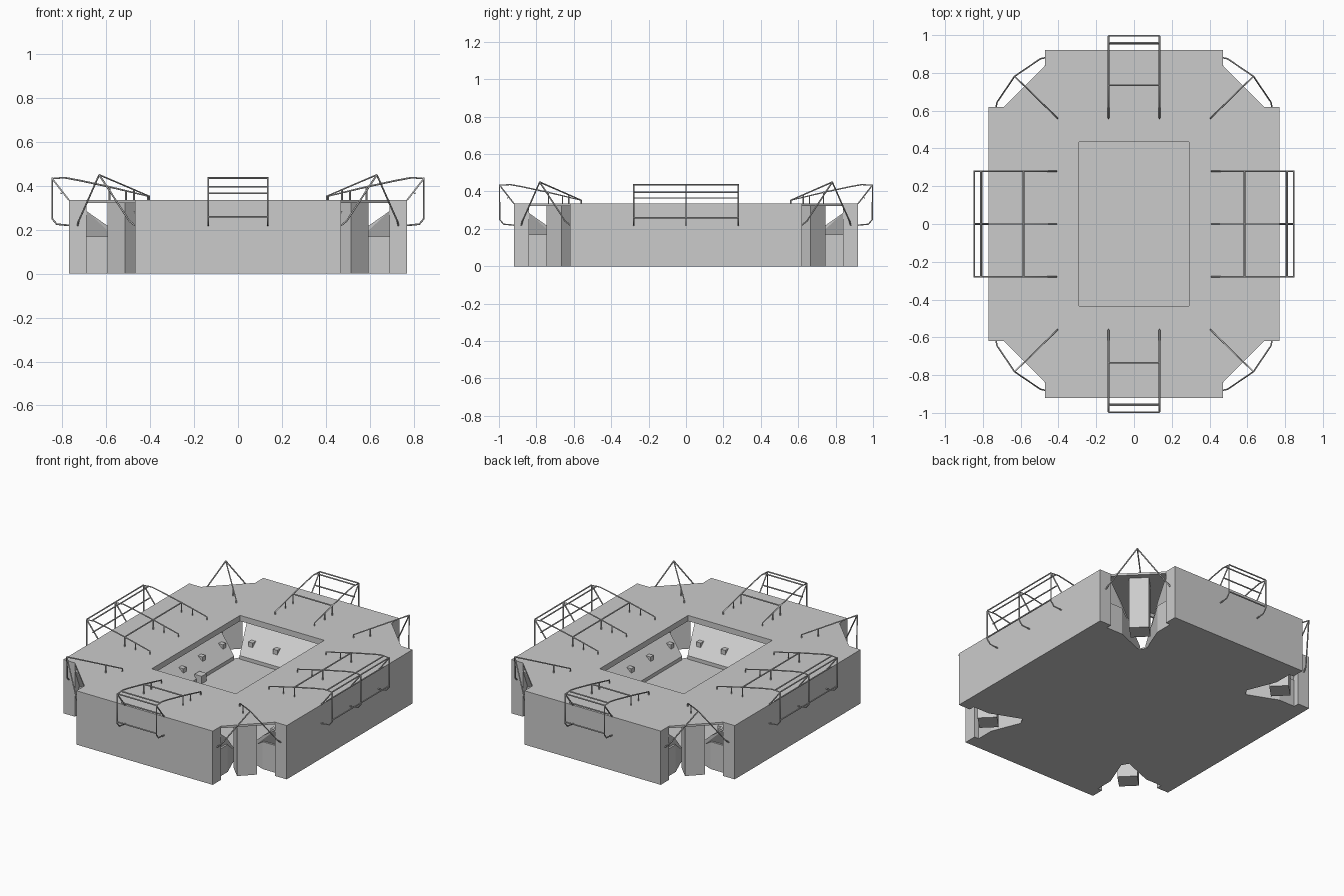
import bpy, bmesh
from math import radians
from mathutils import Matrix, Vector

if "Cube" in bpy.data.objects:
    bpy.data.objects.remove(bpy.data.objects["Cube"], do_unlink=True)

GREY = bpy.data.materials.new("light grey")
GREY.use_nodes = True
GREY.diffuse_color = (0.6, 0.6, 0.6, 1)
GREY.node_tree.nodes["Principled BSDF"].inputs["Base Color"].default_value = (0.6, 0.6, 0.6, 1)

SIGNS = (-1, 1)
WALL_X, WALL_Y = 0.77, 0.92      # outer wall faces
END_X, END_Y = 0.47, 0.62        # half lengths of the outer walls
THICK, ROOF_Z, TOP_Z = 0.08, 0.322, 0.335


def add_object(name, me):
    me.materials.clear()
    me.materials.append(GREY)
    bpy.context.collection.objects.link(bpy.data.objects.new(name, me))


def finish(name, bm):
    bmesh.ops.recalc_face_normals(bm, faces=bm.faces)
    me = bpy.data.meshes.new(name)
    bm.to_mesh(me)
    bm.free()
    add_object(name, me)


def box(name, centre, size, rot=Matrix.Identity(4)):
    bm = bmesh.new()
    place = Matrix.Translation(centre) @ rot @ Matrix.Diagonal((*size, 1))
    bmesh.ops.create_cube(bm, size=1, matrix=place)
    finish(name, bm)


def slab(name, loops, z0, z1):
    """Flat plate with optional hole loops."""
    bm = bmesh.new()
    edges = []
    for loop in loops:
        vs = [bm.verts.new((x, y, z0)) for x, y in loop]
        edges += [bm.edges.new((a, b)) for a, b in zip(vs, vs[1:] + vs[:1])]
    bmesh.ops.triangle_fill(bm, edges=edges, use_beauty=True, normal=(0, 0, 1))
    bmesh.ops.dissolve_limit(bm, angle_limit=0.01, verts=bm.verts, edges=bm.edges)
    ext = bmesh.ops.extrude_face_region(bm, geom=bm.faces[:])
    up = [v for v in ext["geom"] if isinstance(v, bmesh.types.BMVert)]
    bmesh.ops.translate(bm, verts=up, vec=(0, 0, z1 - z0))
    finish(name, bm)


def ring(quarter):
    """Mirror a corner outline into all four quadrants, anticlockwise."""
    out = []
    for sx, sy in ((1, 1), (-1, 1), (-1, -1), (1, -1)):
        pts = [(x * sx, y * sy) for x, y in quarter]
        out += pts if sx * sy > 0 else pts[::-1]
    return out


# roof with notched corners and a rectangular opening
outline = ring([(WALL_X, END_Y), (WALL_X - THICK, END_Y),
                (END_X, WALL_Y - THICK), (END_X, WALL_Y)])
slab("roof", [outline, ring([(0.29, 0.435)])], ROOF_Z, TOP_Z)
for s in SIGNS:
    box("roof_rim_side", (s * 0.295, 0, 0.312), (0.01, 0.87, 0.025))
    box("roof_rim_end", (0, s * 0.44, 0.312), (0.6, 0.01, 0.025))

# pitch plate with cut corners
slab("pitch", [ring([(0.4, 0.5), (0.37, 0.55)])], 0, 0.008)

# stand shapes: (distance from pitch, growth of half length, height)
RAKE = ((0, 0, 0), (0, 0, 0.03), (0.2, 0.075, 0.208), (0.31, 0.115, 0.285),
        (0.31, 0, 0.17), (0.31, 0, 0))
BASE = ((0, 0, 0), (0, 0, 0.03), (0.2, 0.08, 0), (0.2, 0.08, 0.17),
        (0.31, 0.08, 0), (0.31, 0.08, 0.17))


def stand(name, shape, turn, edge, half, side):
    bm = bmesh.new()
    for s in SIGNS:
        for d, grow, z in shape:
            p = (side * (edge + d), s * (half + grow), z)
            bm.verts.new(p if not turn else (p[1], p[0], p[2]))
    hull = bmesh.ops.convex_hull(bm, input=bm.verts)
    loose = [v for v in hull["geom_interior"] if isinstance(v, bmesh.types.BMVert)]
    bmesh.ops.delete(bm, geom=loose, context="VERTS")
    bmesh.ops.dissolve_limit(bm, angle_limit=radians(1), verts=bm.verts, edges=bm.edges)
    finish(name, bm)


for s in SIGNS:
    for part, shape in (("rake", RAKE), ("base", BASE)):
        stand("side_stand_" + part, shape, False, 0.38, 0.505, s)
        stand("end_stand_" + part, shape, True, 0.53, 0.36, s)
    box("side_wall", (s * (WALL_X - THICK / 2), 0, ROOF_Z / 2), (THICK, 2 * END_Y, ROOF_Z))
    box("end_wall", (0, s * (WALL_Y - THICK / 2), ROOF_Z / 2), (2 * END_X, THICK, ROOF_Z))
    # stairway openings on the rake
    for t in SIGNS:
        for y in (0.09, 0.28, 0.48):
            box("side_stairway", (s * 0.45, t * y, 0.085), (0.04, 0.03, 0.035))
        for x in (0.15, 0.32):
            box("end_stairway", (t * x, s * 0.6, 0.085), (0.03, 0.04, 0.035))
box("players_tunnel", (-0.37, 0.16, 0.03), (0.05, 0.05, 0.05))

# corner towers
for sx in SIGNS:
    for sy in SIGNS:
        box("corner_tower", (sx * 0.516, sy * 0.666, ROOF_Z / 2), (0.11, 0.113, ROOF_Z),
            Matrix.Rotation(radians(45 * sx * sy), 4, "Z"))


def tubes(name, paths, radius=0.004):
    cu = bpy.data.curves.new(name, "CURVE")
    cu.dimensions = "3D"
    cu.bevel_depth, cu.bevel_resolution, cu.use_fill_caps = radius, 1, True
    for path in paths:
        sp = cu.splines.new("POLY")
        sp.points.add(len(path) - 1)
        for p, co in zip(sp.points, path):
            p.co = (*co, 1)
    tmp = bpy.data.objects.new(name, cu)
    bpy.context.collection.objects.link(tmp)
    deps = bpy.context.evaluated_depsgraph_get()
    me = bpy.data.meshes.new_from_object(tmp.evaluated_get(deps))
    bpy.data.objects.remove(tmp, do_unlink=True)
    add_object(name, me)


# trusses along each wall: (offset from wall face, height)
FRAME = [(-0.36, TOP_Z), (-0.36, 0.353), (-0.185, 0.395), (-0.05, 0.424), (0.02, 0.437),
         (0.076, 0.433), (0.076, 0.25), (0.055, 0.225), (0, 0.22)]
BRACES = [[(0.076, 0.433), (0, TOP_Z)], [(-0.185, 0.395), (-0.185, TOP_Z)],
          [(-0.26, 0.377), (-0.26, TOP_Z)]]
BARS = [(0.076, 0.435), (0.04, 0.437), (0.035, 0.365), (-0.185, 0.395), (0.076, 0.26)]


def truss(name, turn, wall, side, stations):
    def put(d, along, z):
        p = (side * (wall + d), along)
        return (p[1], p[0], z) if turn else (*p, z)
    paths = [[put(d, a, z) for d, z in path] for a in stations for path in [FRAME] + BRACES]
    paths += [[put(d, a, z) for a in (stations[0], stations[-1])] for d, z in BARS]
    tubes(name, paths)


for s in SIGNS:
    truss("side_truss", False, WALL_X, s, (-0.28, 0, 0.28))
    truss("end_truss", True, WALL_Y, s, (-0.135, 0.135))

# corner frames: one roof strut and two bent legs from a peak
PEAK = Vector((0.632, 0.782, 0.45))
FOOT = Vector((0.405, 0.56, 0.353))
post = FOOT.lerp(PEAK, 0.3)
corner = [[(0.405, 0.56, TOP_Z), FOOT, PEAK],
          [PEAK, (0.725, 0.645, 0.24), (0.73, 0.62, 0.22)],
          [PEAK, (0.495, 0.875, 0.24), (0.47, 0.88, 0.22)],
          [post, (post.x, post.y, TOP_Z)]]
for sx in SIGNS:
    for sy in SIGNS:
        tubes("corner_frame", [[(p[0] * sx, p[1] * sy, p[2]) for p in path] for path in corner])
